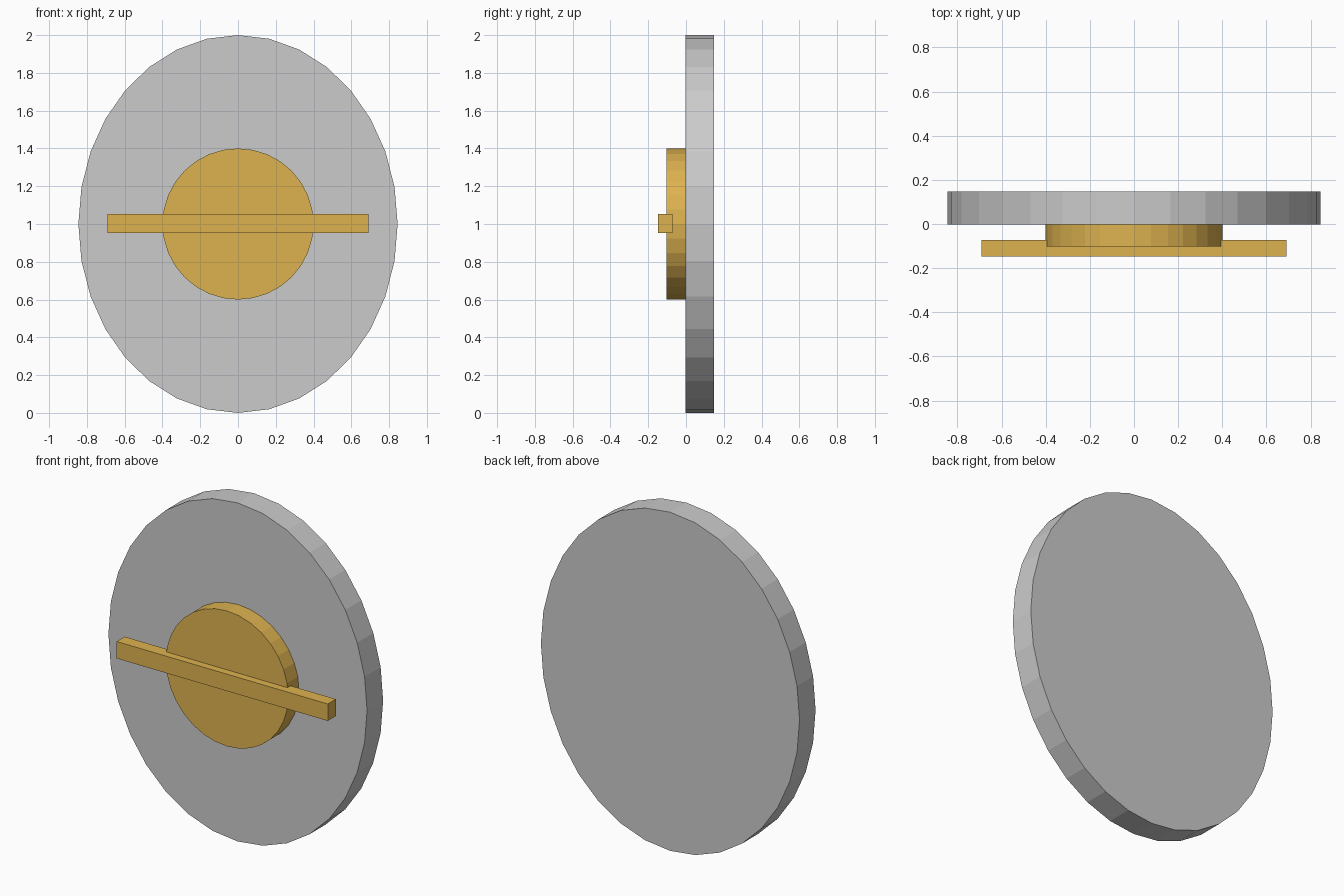
import bpy
import math

if "Cube" in bpy.data.objects:
    bpy.data.objects.remove(bpy.data.objects["Cube"])

gold = bpy.data.materials.new("gold")
gold.diffuse_color = (0.73, 0.45, 0.08, 1)
gold.use_nodes = True
gold.node_tree.nodes["Principled BSDF"].inputs["Base Color"].default_value = gold.diffuse_color


def disc(name, rx, rz, y0, y1, material=None):
    """Flat-shaded 32-sided disc facing -y, centred at z = 1."""
    bpy.ops.mesh.primitive_cylinder_add(
        vertices=32, radius=1, depth=1,
        location=(0, (y0 + y1) / 2, 1), rotation=(math.pi / 2, 0, 0))
    finish(name, (rx, rz, y1 - y0), material)


def finish(name, scale, material):
    ob = bpy.context.object
    ob.name = name
    ob.scale = scale
    bpy.ops.object.transform_apply(location=False, rotation=True, scale=True)
    if material:
        ob.data.materials.append(material)


# Oval backing plate
disc("back_plate", 0.845, 1.0, -0.0025, 0.1475)

# Round raised boss, sunk slightly into the plate
disc("centre_boss", 0.4, 0.4, -0.1025, 0.0475, gold)

# Horizontal bar across the boss
bpy.ops.mesh.primitive_cube_add(size=1, location=(0, -0.11, 1.002))
finish("cross_bar", (1.38, 0.075, 0.1), gold)
